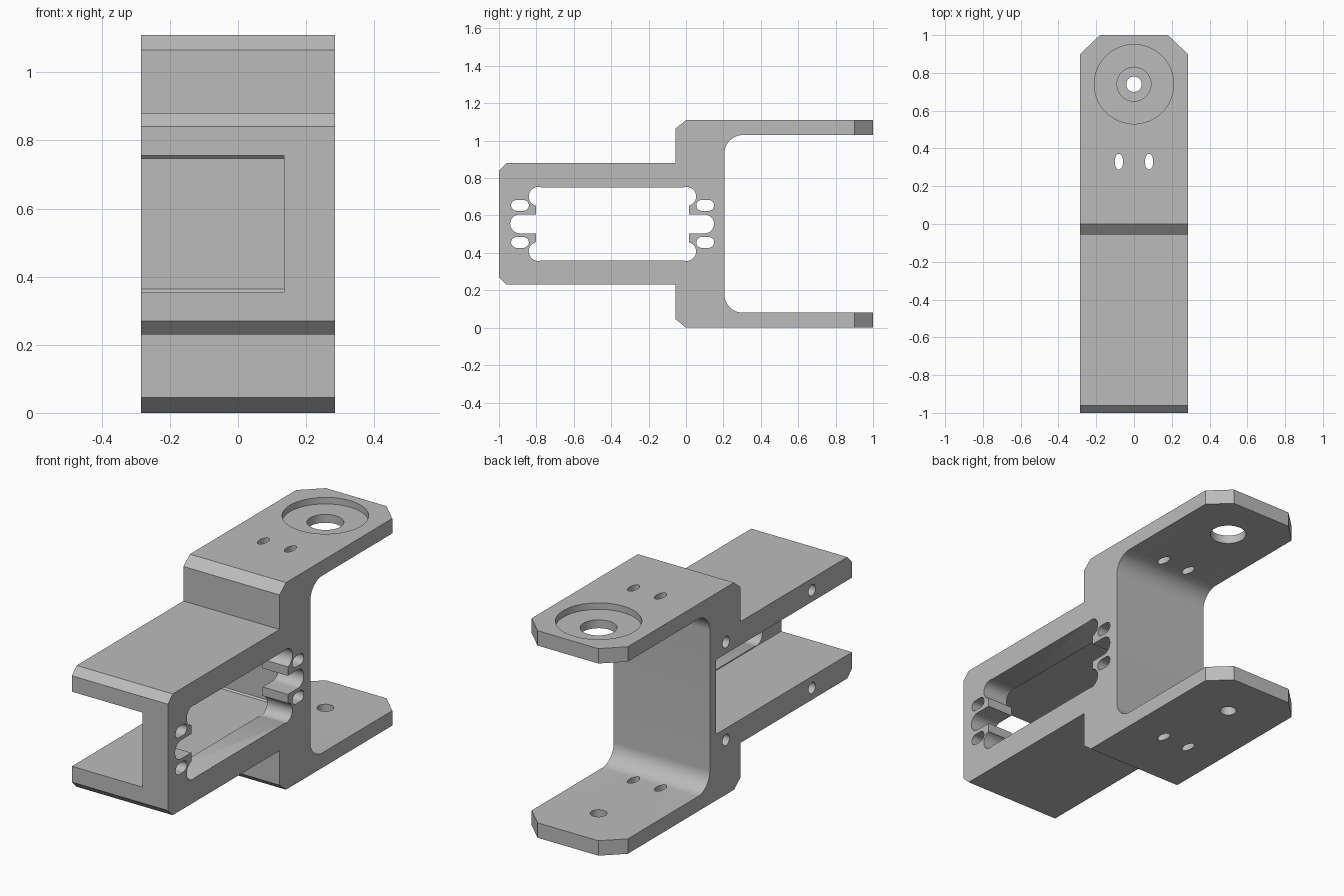
import bpy, bmesh
from math import sin, cos, pi, radians

cube = bpy.data.objects.get("Cube")
if cube:
    bpy.data.objects.remove(cube, do_unlink=True)

grey = bpy.data.materials.new("machined grey")
grey.use_nodes = True
COLOR = (0.5, 0.5, 0.5, 1)
grey.diffuse_color = COLOR
grey.node_tree.nodes["Principled BSDF"].inputs["Base Color"].default_value = COLOR

HALF = 0.285          # half width of the bracket
MID = 0.555           # height of the symmetry plane


def arc(cx, cy, rx, ry, start=0, end=360, n=40):
    """Points along an elliptical arc; a full turn leaves out the repeated end."""
    count = n if abs(end - start) == 360 else n + 1
    angles = [radians(start + (end - start) * i / n) for i in range(count)]
    return [(cx + rx * cos(a), cy + ry * sin(a)) for a in angles]


def rect(x0, x1, y0, y1):
    return [(x0, y0), (x1, y0), (x1, y1), (x0, y1)]


def capsule(x0, x1, y, r):
    """Horizontal slot with round ends."""
    return (arc(x1 - r, y, r, r, -90, 90, 16) + arc(x0 + r, y, r, r, 90, 270, 16))


def prism(name, pts, axis, lo, hi):
    """Extrude an outline: axis X takes (y, z) points, axis Z takes (x, y)."""
    bm = bmesh.new()
    place = (lambda p, d: (d, *p)) if axis == "X" else (lambda p, d: (*p, d))
    face = bm.faces.new([bm.verts.new(place(p, lo)) for p in pts])
    out = bmesh.ops.extrude_face_region(bm, geom=[face])
    shift = (hi - lo, 0, 0) if axis == "X" else (0, 0, hi - lo)
    moved = [g for g in out["geom"] if isinstance(g, bmesh.types.BMVert)]
    bmesh.ops.translate(bm, verts=moved, vec=shift)
    bmesh.ops.recalc_face_normals(bm, faces=bm.faces[:])
    mesh = bpy.data.meshes.new(name)
    bm.to_mesh(mesh)
    bm.free()
    mesh.materials.append(grey)
    obj = bpy.data.objects.new(name, mesh)
    bpy.context.collection.objects.link(obj)
    return obj


def activate(obj):
    bpy.ops.object.select_all(action="DESELECT")
    obj.select_set(True)
    bpy.context.view_layer.objects.active = obj


def cut(pts, axis, lo, hi):
    """Subtract an extruded outline from the bracket."""
    tool = prism("cutter", pts, axis, lo, hi)
    tool.hide_render = True
    mod = bracket.modifiers.new("cut", "BOOLEAN")
    mod.operation = "DIFFERENCE"
    mod.solver = "EXACT"
    mod.object = tool
    activate(bracket)
    bpy.ops.object.modifier_apply(modifier=mod.name)
    bpy.data.objects.remove(tool, do_unlink=True)


# Side outline: lower half, then mirrored about the middle height
lower = [(-1, 0.27), (-0.96, 0.23), (-0.055, 0.23), (-0.055, 0.045), (0, 0),
         (1, 0), (1, 0.08)] + arc(0.305, 0.18, 0.1, 0.1, 270, 180, 16)
upper = [(y, 2 * MID - z) for y, z in reversed(lower)]
bracket = prism("bracket_body", lower + upper, "X", -HALF, HALF)

# Chamfered fork tips
for s in (-1, 1):
    cut([(s * 0.18, 1), (s * 0.39, 0.8), (s * 0.39, 1.1), (s * 0.18, 1.1)], "Z", -0.1, 1.2)

# Pocket open to the front and one side, with small bevels at its back
cut([(-1.1, 0.355), (0.147, 0.355), (0.155, 0.363),
     (0.155, 0.747), (0.147, 0.755), (-1.1, 0.755)], "X", -0.4, 0.135)

# Window through the side wall, with round corner reliefs and slots
WALL = ("X", 0.1, 0.4)
cut(rect(-0.803, 0.015, 0.36, 0.75), *WALL)
cut(capsule(-0.94, 0.15, MID, 0.05), *WALL)
for s in (-1, 1):
    for y in (-0.79, 0.003):
        cut(arc(y, MID + s * 0.147, 0.051, 0.051), *WALL)
    for y in (-0.935, 0.055):
        cut(capsule(y, y + 0.095, MID + s * 0.099, 0.029), *WALL)

# Blind screw holes in the open side
for y in (-0.66, 0.068):
    for s in (-1, 1):
        cut(arc(y, MID + s * 0.262, 0.03, 0.03, n=24), "X", -0.4, 0.065)

# Fork holes: upper counterbore, lower pivot hole and pairs of oval holes
cut(arc(0, 0.74, 0.21, 0.21, n=64), "Z", 1.075, 1.2)
cut(arc(0, 0.74, 0.09, 0.09), "Z", 0.9, 1.2)
cut(arc(0, 0.74, 0.041, 0.041), "Z", -0.1, 0.2)
for x in (-0.08, 0.08):
    cut(arc(x, 0.33, 0.022, 0.042, n=32), "Z", -0.1, 1.2)

activate(bracket)
bpy.ops.object.shade_smooth_by_angle(angle=radians(30))
